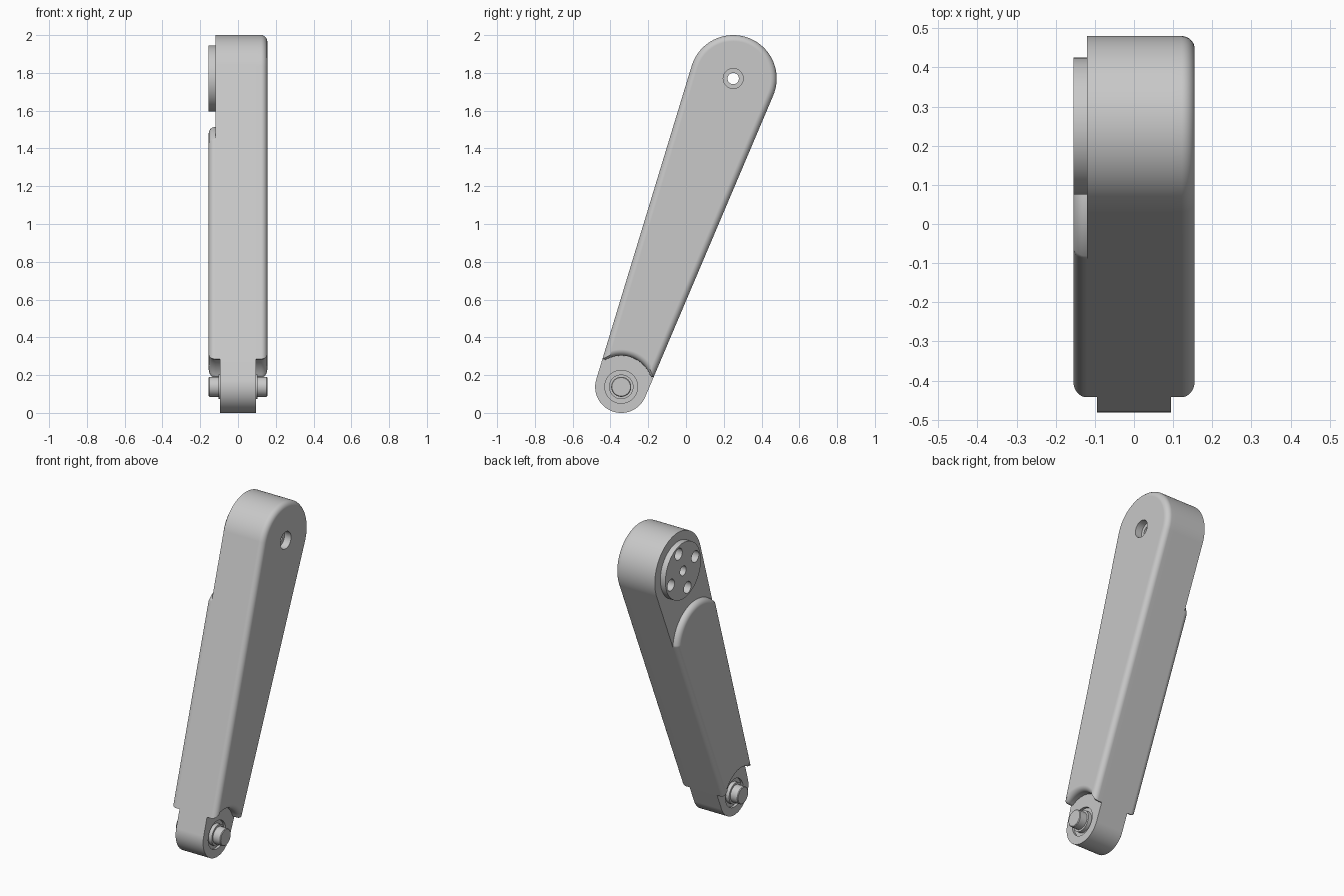
import bpy, bmesh, math
from mathutils import Vector

cube = bpy.data.objects.get("Cube")
if cube:
    bpy.data.objects.remove(cube)

grey = bpy.data.materials.new("light_grey")
grey.use_nodes = True
tone = (0.58, 0.58, 0.58, 1)
grey.diffuse_color = tone
grey.node_tree.nodes["Principled BSDF"].inputs["Base Color"].default_value = tone

# Arm layout: a small pivot end and a large hub end joined by tangent sides
PIVOT, HUB = Vector((-0.343, 0.138)), Vector((0.25, 1.77))
R_PIVOT, R_HUB = 0.138, 0.23
LENGTH = (HUB - PIVOT).length
AXIS = (HUB - PIVOT).normalized()
SIDE = Vector((AXIS.y, -AXIS.x))
TAPER = math.asin((R_HUB - R_PIVOT) / LENGTH)
HALF_X, FILLET = 0.155, 0.033
TONGUE_X, HUB_FACE_X = 0.095, -0.12
CLIP, CUT_R = 0.105, 0.165
PLATE_U, PLATE_R = LENGTH - 0.515, 0.2275


def half_width(u, t=0):
    return (R_PIVOT - t + math.sin(TAPER) * u) / math.cos(TAPER)


def end_angle(centre, radius, t):
    d = R_PIVOT - t + math.sin(TAPER) * centre
    return math.pi / 2 + TAPER - math.acos(min(1, d / (radius - t)))


PLATE_CORNER = PLATE_U + PLATE_R * math.cos(end_angle(PLATE_U, PLATE_R, 0))


def outline(plate=False, tongue=False, t=0, steps=48):
    """Closed outline in arm coordinates, inset by t."""
    centre, radius = (PLATE_U, PLATE_R) if plate else (LENGTH, R_HUB)
    a = end_angle(centre, radius, t)
    pts = []
    for i in range(steps + 1):
        ang = a * (1 - 2 * i / steps)
        pts.append((centre + (radius - t) * math.cos(ang), (radius - t) * math.sin(ang)))
    u_side = pts[0][0] if plate else PLATE_CORNER
    clip = CLIP + t
    v_max = half_width(clip, t)
    pts += [(u_side, -half_width(u_side, t)), (clip, -v_max)]
    if tongue:
        b = math.pi / 2 + TAPER
        for i in range(steps + 1):
            ang = -b - (2 * math.pi - 2 * b) * i / steps
            pts.append((R_PIVOT * math.cos(ang), R_PIVOT * math.sin(ang)))
    else:
        for i in range(steps + 1):
            v = v_max * (2 * i / steps - 1)
            pts.append((max(clip, math.sqrt((CUT_R + t) ** 2 - v * v)), v))
    return pts + [(clip, v_max), (u_side, half_width(u_side, t))]


def loft(name, rings):
    """Join equal-length rings of points and cap both ends."""
    bm = bmesh.new()
    loops = [[bm.verts.new(p) for p in ring] for ring in rings]
    n = len(loops[0])
    for lo, hi in zip(loops, loops[1:]):
        for i in range(n):
            j = (i + 1) % n
            bm.faces.new((lo[i], lo[j], hi[j], hi[i]))
    bm.faces.new(loops[0])
    bm.faces.new(loops[-1])
    bmesh.ops.remove_doubles(bm, verts=bm.verts, dist=1e-5)
    bmesh.ops.recalc_face_normals(bm, faces=bm.faces)
    mesh = bpy.data.meshes.new(name)
    bm.to_mesh(mesh)
    bm.free()
    mesh.materials.append(grey)
    obj = bpy.data.objects.new(name, mesh)
    bpy.context.collection.objects.link(obj)
    return obj


def lathe(name, centre, profile, sides=64):
    """Turn (x, radius) pairs about an axis along x."""
    angles = [2 * math.pi * i / sides for i in range(sides)]
    return loft(name, [[(x, centre.x + r * math.cos(a), centre.y + r * math.sin(a))
                        for a in angles] for x, r in profile])


def activate(obj):
    bpy.ops.object.select_all(action='DESELECT')
    obj.select_set(True)
    bpy.context.view_layer.objects.active = obj


def cut(obj, cutter):
    activate(obj)
    mod = obj.modifiers.new("cut", 'BOOLEAN')
    mod.operation, mod.solver, mod.object = 'DIFFERENCE', 'EXACT', cutter
    bpy.ops.object.modifier_apply(modifier=mod.name)


def ring(x, **kw):
    return [(x, *(PIVOT + AXIS * u + SIDE * v)) for u, v in outline(**kw)]


# Arm body with raised plate, tongue and rounded faces
SEG = 8
quarter = [math.pi / 2 * i / SEG for i in range(SEG + 1)]
rings = []
for q in reversed(quarter):
    rings.append(ring(-HALF_X + FILLET * (1 - math.sin(q)), plate=True,
                      t=FILLET * (1 - math.cos(q))))
rings += [ring(HUB_FACE_X, plate=True), ring(HUB_FACE_X), ring(-TONGUE_X),
          ring(-TONGUE_X, tongue=True), ring(TONGUE_X, tongue=True), ring(TONGUE_X)]
for q in quarter:
    rings.append(ring(HALF_X - FILLET * (1 - math.sin(q)),
                      t=FILLET * (1 - math.cos(q))))
arm = loft("arm_body", rings)

# Mounting disc on the hub
disc = lathe("mounting_disc", HUB, [(-HALF_X, 0.175), (HUB_FACE_X + 0.001, 0.175)], 96)

# Hub bore with counterbore, and four screw holes
cutters = [lathe("bore_cutter", HUB, [(-0.3, 0.03), (0.11, 0.03), (0.11, 0.053), (0.3, 0.053)], 40)]
for d in (AXIS, -AXIS, SIDE, -SIDE):
    cutters.append(lathe("screw_hole_cutter", HUB + d * 0.128, [(-0.3, 0.036), (-0.09, 0.036)], 32))
for c in cutters:
    cut(arm, c)
    cut(disc, c)

# Round recesses in the tongue around the pivot pin
for s in (-1, 1):
    c = lathe("recess_cutter", PIVOT, [(s * 0.08, 0.087), (s * 0.3, 0.087)])
    cut(arm, c)
    cutters.append(c)
for c in cutters:
    bpy.data.objects.remove(c)

# Pivot pin with collars
half = [(0.104, 0.065), (0.104, 0.053), (0.151, 0.053), (HALF_X, 0.049)]
pin = lathe("pivot_pin", PIVOT, [(-x, r) for x, r in reversed(half)] + half)

for obj in (arm, disc, pin):
    activate(obj)
    bpy.ops.object.shade_smooth_by_angle(angle=math.radians(30))
    weighted = obj.modifiers.new("weighted_normals", 'WEIGHTED_NORMAL')
    weighted.keep_sharp = True
